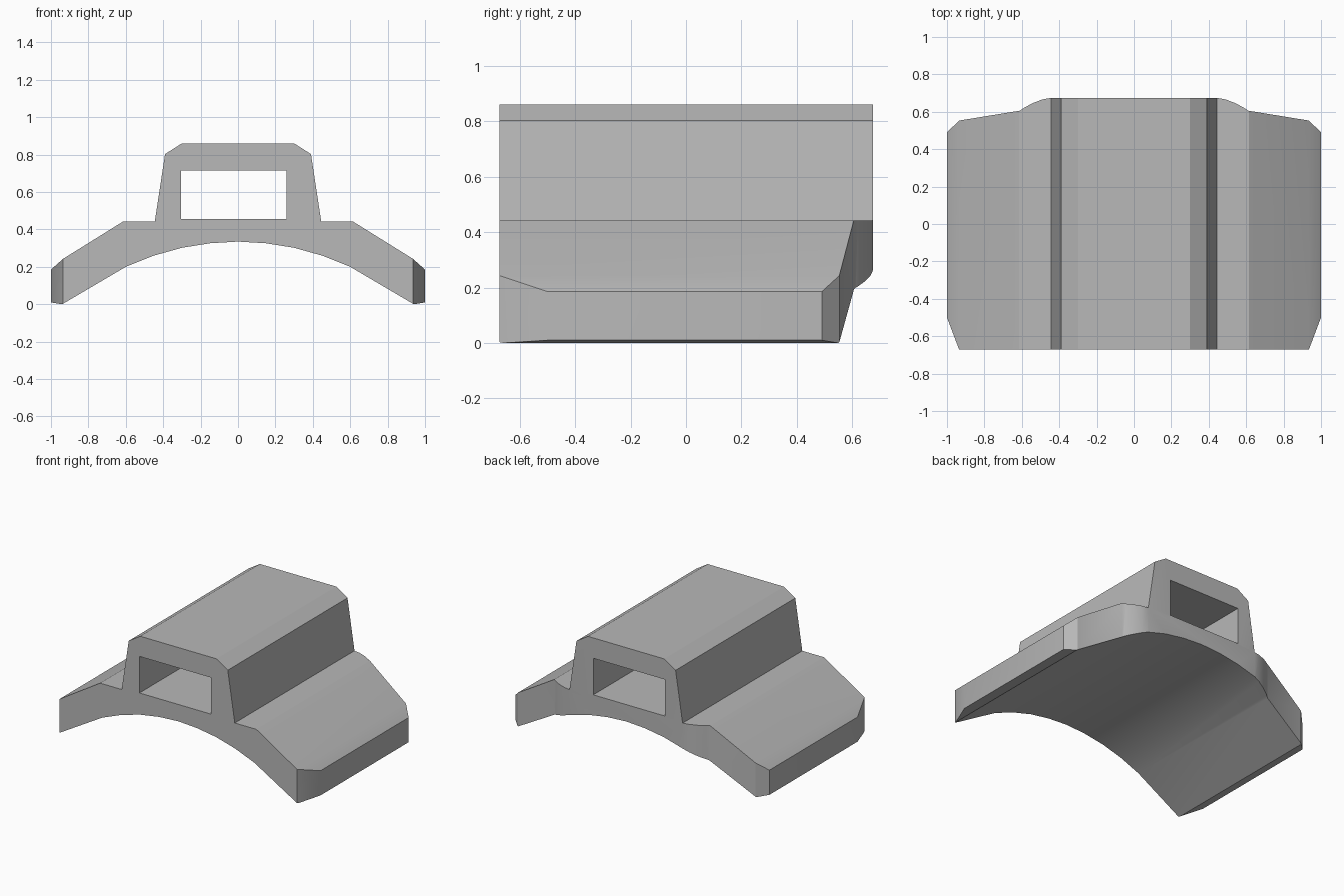
import bpy
import bmesh
from mathutils import Vector

if "Cube" in bpy.data.objects:
    bpy.data.objects.remove(bpy.data.objects["Cube"], do_unlink=True)

grey = bpy.data.materials.new("plain grey")
grey.use_nodes = True
colour = (0.48, 0.48, 0.48, 1)
grey.diffuse_color = colour
grey.node_tree.nodes["Principled BSDF"].inputs["Base Color"].default_value = colour


def mirrored(half):
    """Close a right-hand outline with its mirror image."""
    return half + [(-x, v) for x, v in reversed(half) if x > 0]


def prism(name, outline, start, depth):
    """Extrude a closed outline, given as 3D points, along depth."""
    bm = bmesh.new()
    verts = [bm.verts.new(Vector(p) + Vector(start)) for p in outline]
    face = bm.faces.new(verts)
    ext = bmesh.ops.extrude_face_region(bm, geom=[face])
    moved = [v for v in ext["geom"] if isinstance(v, bmesh.types.BMVert)]
    bmesh.ops.translate(bm, verts=moved, vec=depth)
    bmesh.ops.recalc_face_normals(bm, faces=bm.faces)
    mesh = bpy.data.meshes.new(name)
    bm.to_mesh(mesh)
    bm.free()
    mesh.materials.append(grey)
    obj = bpy.data.objects.new(name, mesh)
    bpy.context.collection.objects.link(obj)
    return obj


def cut(target, cutter, operation):
    mod = target.modifiers.new(cutter.name, "BOOLEAN")
    mod.operation = operation
    mod.solver = "EXACT"
    mod.object = cutter
    bpy.context.view_layer.objects.active = target
    bpy.ops.object.modifier_apply(modifier=mod.name)
    bpy.data.objects.remove(cutter, do_unlink=True)


# Arched saddle with a raised housing, drawn from the front
section = mirrored([
    (0, 0.335), (0.15, 0.326), (0.3, 0.302), (0.45, 0.26), (0.6, 0.2),
    (0.94, 0), (1.05, 0.018), (1.05, 0.141), (0.935, 0.243),
    (0.615, 0.442), (0.445, 0.442), (0.39, 0.803), (0.3, 0.86)])
bracket = prism("saddle_bracket", [(x, 0, z) for x, z in section],
                (0, -0.8, 0), (0, 1.6, 0))

# Plan outline trims the corners and the tapered rear edge
plan = mirrored([
    (0.935, -0.672), (1, -0.5), (1, 0.49), (0.935, 0.553), (0.61, 0.606),
    (0.59, 0.62), (0.545, 0.645), (0.49, 0.666), (0.445, 0.674)])
cut(bracket, prism("plan_trim", [(x, y, 0) for x, y in plan],
                   (0, 0, -0.2), (0, 0, 1.4)), "INTERSECT")

# Rectangular slot running right through the housing
slot = [(-0.305, 0, 0.455), (0.258, 0, 0.455),
        (0.258, 0, 0.715), (-0.305, 0, 0.715)]
cut(bracket, prism("slot_cutter", slot, (0, -1, 0), (0, 2, 0)), "DIFFERENCE")

# Smooth the shallow arch while keeping the corners crisp
bpy.ops.object.select_all(action="DESELECT")
bracket.select_set(True)
bpy.context.view_layer.objects.active = bracket
bpy.ops.object.shade_smooth_by_angle(angle=0.52)
